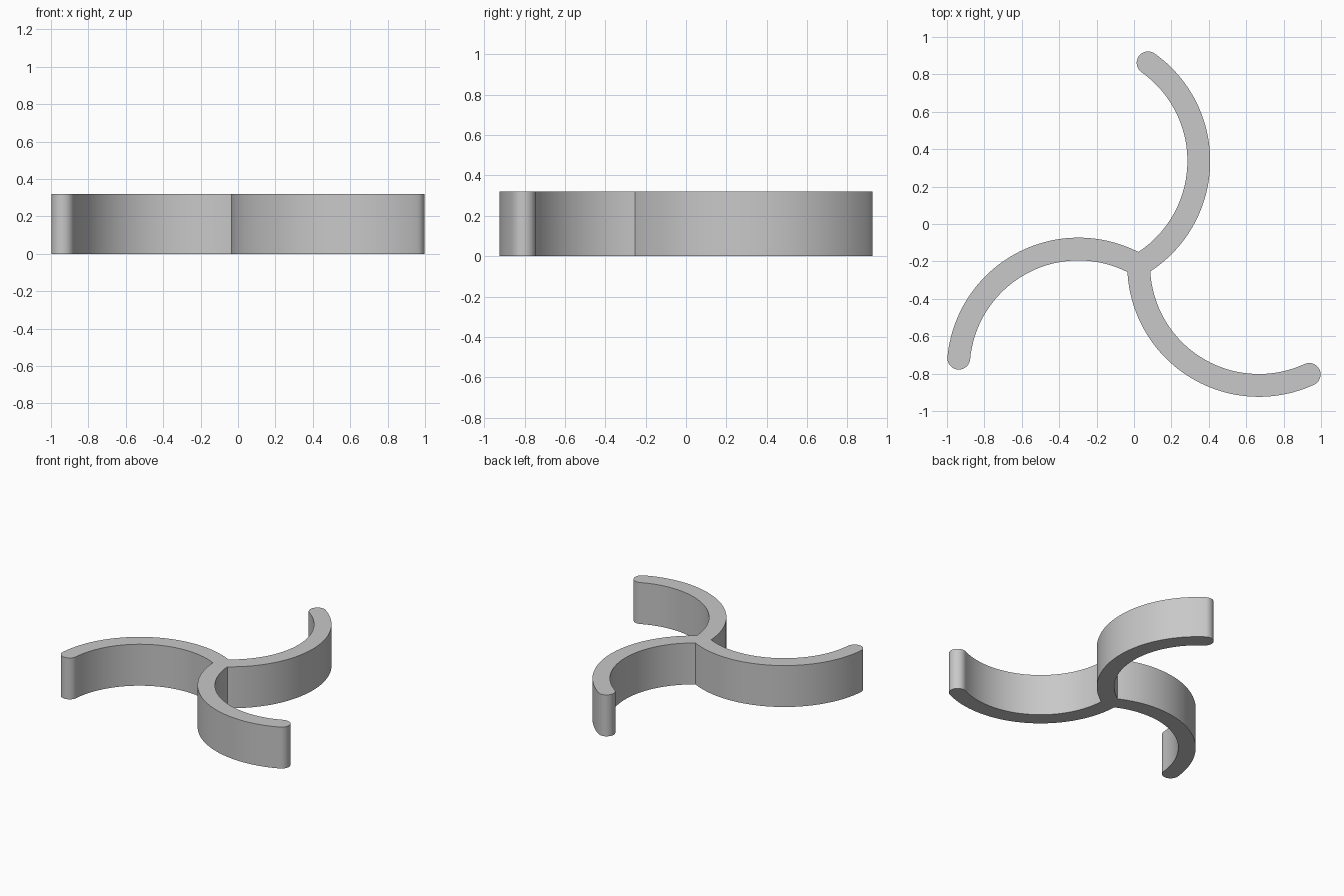
import bpy
import bmesh
from math import acos, cos, pi, radians, sin, sqrt
from mathutils import Matrix, Vector

if "Cube" in bpy.data.objects:
    bpy.data.objects.remove(bpy.data.objects["Cube"], do_unlink=True)

HUB = Vector((0.025, -0.22, 0))
R = 0.643            # centre-line radius of each arm, passing through the hub
HALF = 0.061         # half the arm's wall width
HEIGHT = 0.32
END = radians(294.7)  # angle where each arm ends
RI, RO = R - HALF, R + HALF


def arc(centre, radius, a0, a1, steps):
    return [centre + radius * Vector((cos(a), sin(a), 0))
            for a in (a0 + (a1 - a0) * i / steps for i in range(steps + 1))]


def arm_outline():
    """Outer curve, rounded tip and inner curve of the arm, relative to the hub."""
    centre = Vector((R, 0, 0))
    d = R * sqrt(3)  # distance between neighbouring arc centres
    start_in = radians(150) + acos((d * d + RI * RI - RO * RO) / (2 * d * RI))
    start_out = radians(210) - acos((d * d + RO * RO - RI * RI) / (2 * d * RO))
    tip = centre + R * Vector((cos(END), sin(END), 0))
    outer = arc(centre, RO, start_out, END, 48)
    cap = arc(tip, HALF, END, END + pi, 16)[1:-1]
    inner = arc(centre, RI, END, start_in, 48)[:-1]  # last point starts the next arm
    return outer + cap + inner


# Three curved arms joined at the hub, as one extruded outline
bm = bmesh.new()
outline = []
for k in range(3):
    turn = Matrix.Rotation(k * 2 * pi / 3, 3, "Z")
    outline += [bm.verts.new(HUB + turn @ p) for p in arm_outline()]
base = bm.faces.new(outline)
top = bmesh.ops.extrude_face_region(bm, geom=[base], use_keep_orig=True)
bmesh.ops.translate(bm, vec=(0, 0, HEIGHT),
                    verts=[g for g in top["geom"] if isinstance(g, bmesh.types.BMVert)])
bmesh.ops.recalc_face_normals(bm, faces=bm.faces[:])
mesh = bpy.data.meshes.new("three_arm_spiral")
bm.to_mesh(mesh)
bm.free()

# Plain grey
grey = bpy.data.materials.new("grey")
grey.use_nodes = True
colour = (0.58, 0.58, 0.58, 1)
grey.diffuse_color = colour
grey.node_tree.nodes["Principled BSDF"].inputs["Base Color"].default_value = colour
mesh.materials.append(grey)

spiral = bpy.data.objects.new("three_arm_spiral", mesh)
bpy.context.collection.objects.link(spiral)
bpy.ops.object.select_all(action="DESELECT")
spiral.select_set(True)
bpy.context.view_layer.objects.active = spiral
bpy.ops.object.shade_smooth_by_angle(angle=radians(30))
